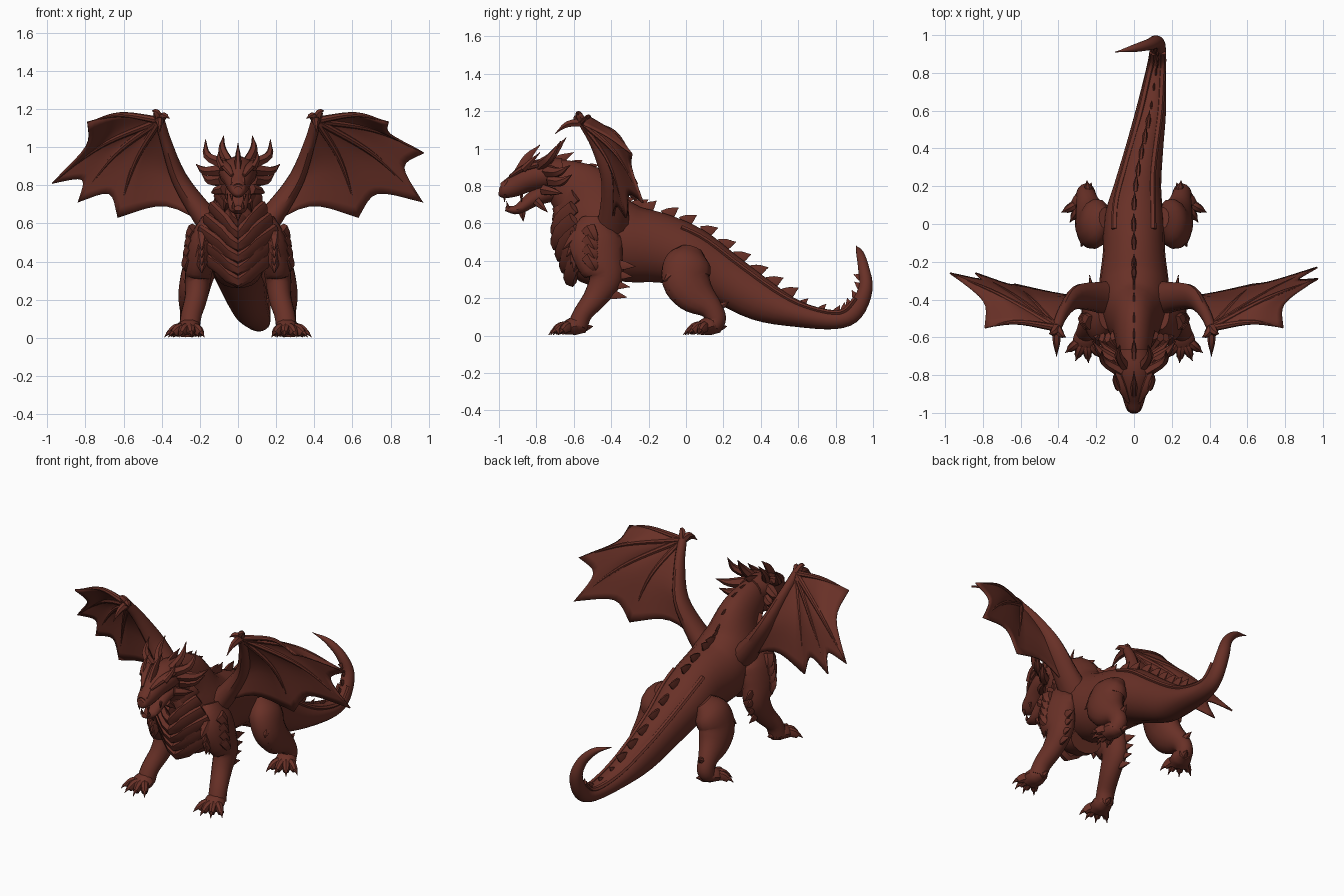
import bpy, bmesh, math
from mathutils import Vector

if "Cube" in bpy.data.objects:
    bpy.data.objects.remove(bpy.data.objects["Cube"])

hide = bpy.data.materials.new("red_brown_hide")
hide.use_nodes = True
colour = (0.14, 0.03, 0.02, 1)
hide.diffuse_color = colour
hide.node_tree.nodes["Principled BSDF"].inputs["Base Color"].default_value = colour
SIDES = (("left", 1), ("right", -1))


def smooth_path(points, steps=4):
    """Catmull-Rom samples through points of any dimension."""
    p = [Vector(q) for q in points]
    p = [p[0] * 2 - p[1]] + p + [p[-1] * 2 - p[-2]]
    out = []
    for a, b, c, d in zip(p, p[1:], p[2:], p[3:]):
        for k in range(steps):
            t = k / steps
            out.append(b + (c - a) * (t / 2) + (a * 2 - b * 5 + c * 4 - d) * (t * t / 2)
                       + (b * 3 - a - c * 3 + d) * (t ** 3 / 2))
    return out + [p[-2]]


def loft(bm, points, sides=14, steps=4):
    """Skin elliptical rings along a path of (x, y, z, half width, half height)."""
    path = smooth_path(points, steps)
    centres = [Vector(q[:3]) for q in path]
    side, rings = None, []
    for i, q in enumerate(path):
        tangent = (centres[min(i + 1, len(path) - 1)] - centres[max(i - 1, 0)]).normalized()
        if side is None:
            side = Vector((1, 0, 0)) if abs(tangent.x) < 0.8 else Vector((0, 1, 0))
        side = (side - tangent * side.dot(tangent)).normalized()
        up = tangent.cross(side)
        ring = []
        for k in range(sides):
            a = math.tau * k / sides
            ring.append(bm.verts.new(centres[i] + side * (math.cos(a) * max(q[3], 0.002))
                                     + up * (math.sin(a) * max(q[4], 0.002))))
        rings.append(ring)
    for lower, upper in zip(rings, rings[1:]):
        for k in range(sides):
            n = (k + 1) % sides
            bm.faces.new((lower[k], lower[n], upper[n], upper[k]))
    bm.faces.new(rings[0])
    bm.faces.new(rings[-1])


def spike(bm, base, tip, radius, bend=(0, 0, 0), flat=1.0):
    """Curved tapering horn, claw or spine; flat narrows it sideways."""
    base, tip = Vector(base), Vector(tip)
    mid = (base + tip) / 2 + Vector(bend)
    loft(bm, [(*base, radius * flat, radius), (*mid, radius * flat * 0.7, radius * 0.7),
              (*tip, 0, 0)], 6, 3)


def flip(points, s):
    return [(p[0] * s, *p[1:]) for p in points]


def finish(name, bm, thickness=0):
    bmesh.ops.recalc_face_normals(bm, faces=bm.faces)
    mesh = bpy.data.meshes.new(name)
    bm.to_mesh(mesh)
    bm.free()
    mesh.materials.append(hide)
    ob = bpy.data.objects.new(name, mesh)
    bpy.context.collection.objects.link(ob)
    if thickness:
        mod = ob.modifiers.new("thickness", "SOLIDIFY")
        mod.thickness, mod.offset = thickness, 0
    bpy.ops.object.select_all(action="DESELECT")
    ob.select_set(True)
    bpy.context.view_layer.objects.active = ob
    bpy.ops.object.shade_smooth_by_angle(angle=math.radians(40))


# Neck, torso and curling tail
spine = [(0, -.76, .86, .06, .08), (0, -.66, .82, .09, .13), (0, -.55, .74, .115, .185),
         (0, -.46, .6, .17, .2), (0, -.33, .5, .185, .21), (0, -.15, .47, .165, .19),
         (0, .02, .42, .16, .165), (.02, .2, .31, .125, .14), (.055, .4, .19, .1, .115),
         (.09, .6, .115, .08, .07), (.115, .8, .085, .055, .05), (.125, .9, .13, .045, .05),
         (.12, .96, .25, .04, .038), (.08, .95, .36, .03, .03), (0, .93, .44, .02, .02),
         (-.1, .91, .48, 0, 0)]
bm = bmesh.new()
loft(bm, spine, 18)
finish("body_and_tail", bm)

# Saw-toothed fins down the back, with a raised ridge on both sides of the tail
bm = bmesh.new()
path = smooth_path(spine, 4)
ridges = {-1: [], 1: []}
for i in range(4, 52, 2):
    q, ahead = path[i], path[i + 1]
    centre, t = Vector(q[:3]), (Vector(ahead[:3]) - Vector(q[:3])).normalized()
    side = (Vector((1, 0, 0)) - t * t.x).normalized()
    up = side.cross(t)
    size = 0.055 if 14 < i < 36 else 0.03
    spike(bm, centre + up * (q[4] - 0.02), centre + up * (q[4] + size * .8) + t * size * 1.1,
          size * 0.8, flat=0.35)
    for s in (-1, 1):
        if 20 < i < 48:
            edge = centre + side * (s * q[3] * 0.62) + up * (q[4] * 0.76)
            ridges[s].append((*edge, .018, .014))
for line in ridges.values():
    loft(bm, line, 6, 2)
finish("back_fins", bm)

# Breast with overlapping chevron plates
bm = bmesh.new()
loft(bm, [(0, -.68, .7, .06, .04), (0, -.63, .6, .12, .07), (0, -.59, .48, .15, .1),
          (0, -.53, .38, .14, .1), (0, -.44, .32, .11, .07)])
for i in range(6):
    z = 0.62 - 0.062 * i
    y = -0.7 + 0.023 * max(0, i - 2) + 0.01 * (i == 0)
    w = 0.11 + 0.03 * min(i, 3)
    loft(bm, [(-w, y + .1, z + .13, .02, .04), (-w / 2, y + .03, z + .06, .025, .045),
              (0, y + .01, z - .015, .03, .04), (w / 2, y + .03, z + .06, .025, .045),
              (w, y + .1, z + .13, .02, .04)], 6, 2)
finish("chest_plates", bm)

# Skull, open jaw, horns and teeth
bm = bmesh.new()
loft(bm, [(0, -.66, .87, .08, .08), (0, -.76, .865, .1, .085), (0, -.85, .84, .082, .075),
          (0, -.92, .8, .06, .06), (0, -.98, .775, .04, .042), (0, -1, .775, .02, .02)])
for s in (-1, 1):
    loft(bm, flip([(.03, -.94, .85, .01, .01), (.06, -.87, .895, .025, .018),
                   (.09, -.78, .92, .02, .018), (.11, -.72, .93, .005, .005)], s), 8)
    spike(bm, (s * .025, -.97, .8), (s * .03, -.94, .85), .018)
    for y in (-.97, -.88):
        spike(bm, (s * (.035 + (y + .97) * .3), y, .755), (s * (.03 + (y + .97) * .3), y, .715), .01)
finish("head", bm)

bm = bmesh.new()
loft(bm, [(0, -.7, .78, .075, .06), (0, -.81, .735, .06, .045), (0, -.9, .675, .045, .027),
          (0, -.965, .68, .02, .014)])
spike(bm, (0, -.88, .69), (0, -.87, .61), .028)
for s in (-1, 1):
    spike(bm, (s * .025, -.95, .68), (s * .025, -.96, .72), .01)
    spike(bm, (s * .05, -.8, .72), (s * .07, -.74, .66), .025)
finish("lower_jaw", bm)

bm = bmesh.new()
spike(bm, (0, -.89, .87), (0, -.78, 1.02), .035, (0, -.01, .01), .6)
spike(bm, (0, -.72, .92), (0, -.6, .98), .035, flat=.5)
horns = [((.07, -.78, .91), (.17, -.67, 1.04), .032, (.04, 0, -.02)),
         ((.05, -.75, .92), (.075, -.64, 1.06), .03, (.02, 0, 0)),
         ((.08, -.74, .88), (.22, -.62, .91), .035, (.02, 0, -.02)),
         ((.08, -.72, .83), (.19, -.61, .86), .035, (.01, 0, -.02)),
         ((.07, -.76, .78), (.14, -.66, .76), .03, (.01, 0, 0)),
         ((.08, -.87, .89), (.1, -.78, .98), .02, (.01, 0, 0))]
for s in (-1, 1):
    for base, tip, r, bend in horns:
        spike(bm, *flip([base, tip], s), r, (bend[0] * s, *bend[1:]))
finish("horns", bm)


def foot(bm, s, x, y, turn):
    """Broad paw with four clawed toes fanned around a turned heading."""
    def at(angle, reach, z):
        a = turn + angle
        return (s * (x + math.sin(a) * reach), y - math.cos(a) * reach, z)
    loft(bm, [(*at(0, -.06, .05), .035, .035), (*at(0, 0, .052), .062, .05),
              (*at(0, .06, .035), .065, .033)], 10)
    for angle in (-.75, -.25, .25, .75):
        loft(bm, [(*at(angle, .03, .045), .028, .032), (*at(angle, .075, .042), .026, .03),
                  (*at(angle, .11, .022), .018, .02)], 8, 3)
        spike(bm, at(angle, .095, .028), at(angle, .14, .004), .016, (0, 0, .01))
    spike(bm, at(0, -.04, .04), at(0, -.1, .05), .025)


for label, s in SIDES:
    # Front leg with shoulder scales and elbow spikes
    bm = bmesh.new()
    loft(bm, flip([(.14, -.48, .62, .05, .08), (.175, -.49, .52, .075, .14), (.2, -.46, .4, .075, .13),
                   (.21, -.43, .31, .068, .095), (.22, -.48, .21, .06, .068),
                   (.245, -.55, .12, .055, .052), (.255, -.58, .05, .055, .055)], s))
    foot(bm, s, .255, -.595, .15)
    for k in range(4):
        spike(bm, (s * .22, -.38 - .018 * k, .38 - .05 * k), (s * .235, -.27 - .015 * k, .37 - .055 * k),
              .035, flat=.5)
        spike(bm, (s * (.22 + .008 * k), -.52, .57 - .05 * k), (s * (.24 + .005 * k), -.47, .48 - .05 * k),
              .045, (s * .015, 0, 0))
        spike(bm, (s * .19, -.58, .54 - .04 * k), (s * .19, -.66 + .02 * k, .46 - .04 * k), .035)
    finish("front_leg_" + label, bm)

    # Hind leg with heavy thigh
    bm = bmesh.new()
    loft(bm, flip([(.15, .03, .46, .04, .06), (.19, .01, .39, .085, .125), (.22, 0, .3, .085, .13),
                   (.235, .05, .22, .075, .11), (.25, .13, .15, .055, .065),
                   (.255, .16, .09, .05, .055), (.26, .14, .05, .05, .05)], s))
    foot(bm, s, .26, .125, .35)
    for k in range(3):
        spike(bm, (s * .25, -.06 + .02 * k, .34 - .05 * k), (s * .28, -.12 + .03 * k, .29 - .05 * k), .035)
    spike(bm, (s * .24, .17, .15), (s * .25, .23, .18), .025)
    finish("hind_leg_" + label, bm)

# Wings: arm, claws and bowed fingers, then scalloped skin between them
arm = [(.41, -.55, 1.14, .026, .026), (.375, -.47, 1.02, .03, .04), (.31, -.39, .84, .042, .065),
       (.2, -.385, .67, .06, .08), (.1, -.4, .55, .08, .1)]
inner_tip = (.63, -.32, .63)
lead_tip = (.79, -.55, 1.13)
tips = {"left": [lead_tip, (.975, -.29, .97), (.97, -.23, .71), inner_tip],
        "right": [lead_tip, (-.975 * -1, -.26, .81), (.84, -.26, .71), inner_tip]}
ROWS, COLS = 10, 8
for label, s in SIDES:
    bm = bmesh.new()
    loft(bm, flip(arm, s), 12)
    wrist = Vector(arm[0][:3])
    ribs = []
    for tip in tips[label]:
        tip = Vector(tip)
        mid = (wrist + tip) / 2 + Vector((.02, .03, .035))
        bone = [(*wrist, .02, .02), (*mid, .013, .013), (*tip, 0, 0)]
        loft(bm, flip(bone, s), 8, 6)
        ribs.append(smooth_path([wrist, mid, tip], ROWS // 2))
    for tip in ((.41, -.7, 1.08), (.45, -.58, 1.19), (.36, -.6, 1.15)):
        spike(bm, *flip([wrist, tip], s), .026, (0, -.01, .02))
    finish("wing_bones_" + label, bm)

    arm_line = smooth_path([p[:3] for p in arm], ROWS)
    ribs.append([arm_line[round(i * (len(arm_line) - 1) / ROWS)] for i in range(ROWS + 1)])
    bm = bmesh.new()
    for first, second in zip(ribs, ribs[1:]):
        grid = []
        for i in range(ROWS + 1):
            row = []
            for j in range(COLS + 1):
                v = j / COLS
                arch = math.sin(math.pi * v)
                p = first[i].lerp(second[i], v)
                p = p.lerp(wrist, .18 * arch * i / ROWS) + Vector((0, .02 * arch * i / ROWS, 0))
                row.append(bm.verts.new((p.x * s, p.y, p.z)))
            grid.append(row)
        for a, b in zip(grid, grid[1:]):
            for j in range(COLS):
                bm.faces.new((a[j], a[j + 1], b[j + 1], b[j]))
    bmesh.ops.remove_doubles(bm, verts=bm.verts, dist=.0005)
    finish("wing_skin_" + label, bm, .01)
